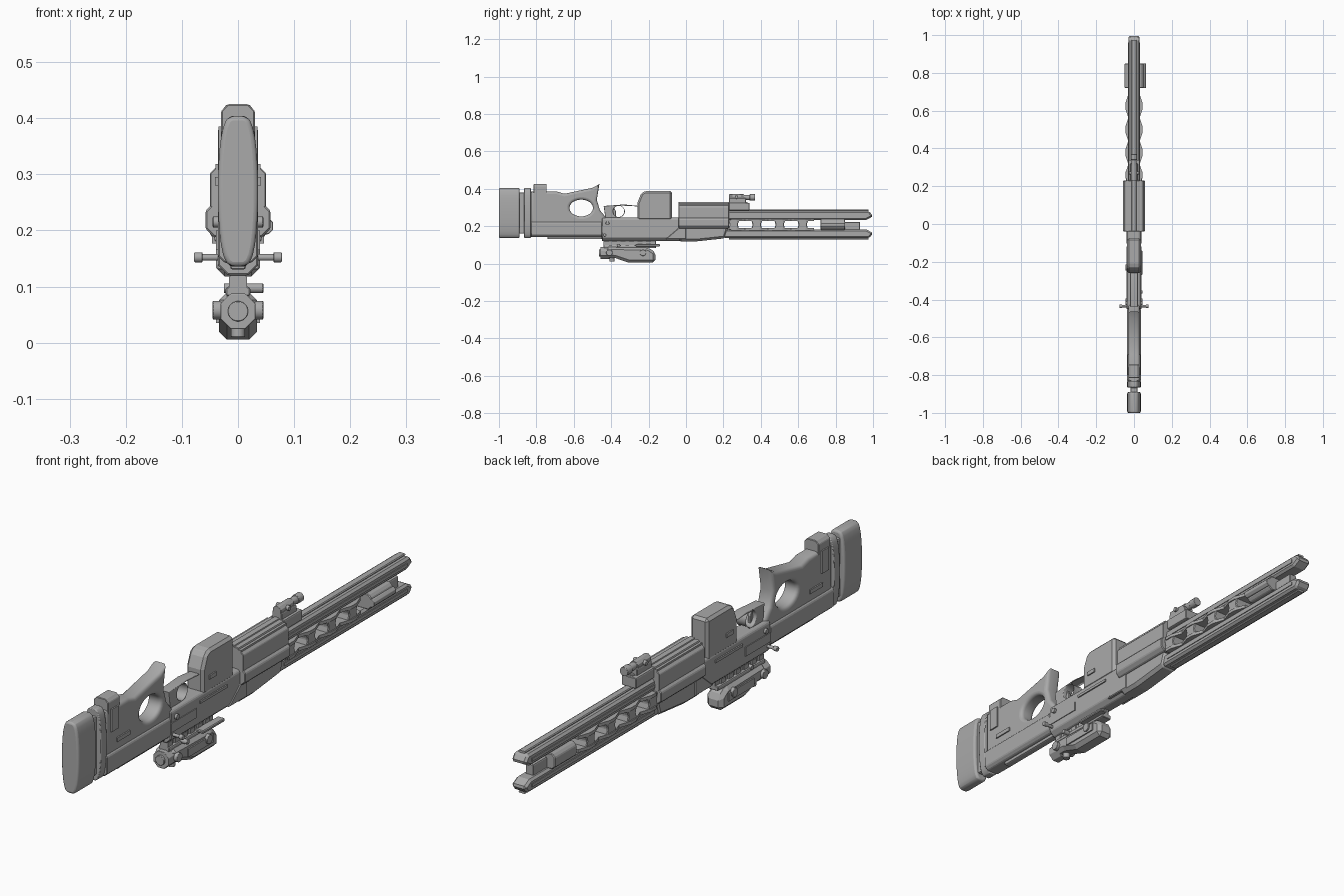
import bpy, bmesh, math
from mathutils import Matrix

cube = bpy.data.objects.get("Cube")
if cube:
    bpy.data.objects.remove(cube, do_unlink=True)

shade = (.4, .4, .4, 1)
grey = bpy.data.materials.new("mid grey")
grey.use_nodes = True
grey.diffuse_color = shade
grey.node_tree.nodes["Principled BSDF"].inputs["Base Color"].default_value = shade

# Shared stations along the length, half widths and levels
BUTT, WRIST, BREECH, FOREND, MUZZLE = -1, -.45, -.04, .23, 1
SLIM, BODY, WIDE = .03, .036, .05
BORE = .208
EDGE = .003
SIDES = {"left_": 1, "right_": -1}


def select_only(obj):
    bpy.ops.object.select_all(action='DESELECT')
    obj.select_set(True)
    bpy.context.view_layer.objects.active = obj


def finish(obj, smooth):
    obj.data.materials.clear()
    obj.data.materials.append(grey)
    if smooth:
        select_only(obj)
        bpy.ops.object.shade_smooth_by_angle(angle=math.pi / 6)
    return obj


def prism(name, axis, outline, span, edge=EDGE, segments=1):
    """Extrude an outline along an axis and bevel its sharp edges."""
    index = "xyz".index(axis)
    bm = bmesh.new()
    loops = []
    for depth in span:
        loop = []
        for point in outline:
            co = list(point)
            co.insert(index, depth)
            loop.append(bm.verts.new(co))
        bm.faces.new(loop)
        loops.append(loop)
    near, far = loops
    for i in range(len(near)):
        bm.faces.new((near[i - 1], near[i], far[i], far[i - 1]))
    bmesh.ops.recalc_face_normals(bm, faces=bm.faces)
    mesh = bpy.data.meshes.new(name)
    bm.to_mesh(mesh)
    bm.free()
    obj = bpy.data.objects.new(name, mesh)
    bpy.context.collection.objects.link(obj)
    if edge:
        bevel = obj.modifiers.new("edge bevel", 'BEVEL')
        bevel.width, bevel.segments = edge, segments
        bevel.limit_method, bevel.angle_limit = 'ANGLE', math.pi / 6
    return finish(obj, segments > 1)


def side(name, half, outline, edge=EDGE):
    return prism(name, 'x', outline, (-half, half), edge)


def mirrored(points):
    return points + [(-x, other) for x, other in reversed(points)]


def bar(name, half, y, z, cut_top=EDGE, cut_bottom=EDGE, edge=EDGE):
    """Lengthwise bar whose cross-section has chamfered corners."""
    low, high = z
    right = [(half - cut_bottom, low), (half, low + cut_bottom),
             (half, high - cut_top), (half - cut_top, high)]
    return prism(name, 'y', mirrored(right), y, edge)


def plates(name, surface, y, z, proud=.005):
    """A raised plate on each flank of a part."""
    outline = [(y[0], z[0]), (y[1], z[0]), (y[1], z[1]), (y[0], z[1])]
    for tag, s in SIDES.items():
        prism(tag + name, 'x', outline, (s * (surface - EDGE), s * (surface + proud)), 0)


def oval(u, v, wide, tall, square=1, count=28):
    """Ellipse outline; a smaller square value gives fuller sides."""
    points = []
    for i in range(count):
        angle = math.tau * (i + .5) / count
        c, s = math.cos(angle), math.sin(angle)
        points.append((u + math.copysign(wide * abs(c) ** square, c), v + tall * s))
    return points


def rod(name, axis, centre, radius, span, count=16):
    return prism(name, axis, oval(*centre, radius, radius, count=count), span, EDGE / 2, 2)


def holed(name, half, outline, hole, rounding):
    """Rounded side plate with an opening, from a filled flat curve."""
    curve = bpy.data.curves.new(name, 'CURVE')
    curve.dimensions, curve.fill_mode = '2D', 'BOTH'
    for points in (outline, hole):
        spline = curve.splines.new('POLY')
        spline.points.add(len(points) - 1)
        for target, (y, z) in zip(spline.points, points):
            target.co = (y, z, 0, 1)
        spline.use_cyclic_u = True
    curve.extrude, curve.bevel_depth = half - rounding, rounding
    curve.offset, curve.bevel_resolution = -rounding, 3
    obj = bpy.data.objects.new(name, curve)
    bpy.context.collection.objects.link(obj)
    obj.matrix_world = Matrix(((0, 0, 1, 0), (1, 0, 0, 0), (0, 1, 0, 0), (0, 0, 0, 1)))
    select_only(obj)
    bpy.ops.object.convert(target='MESH')
    return finish(bpy.context.object, True)


# Butt pad, its joint and the stock end plate
plate_back, stock_back = -.865, -.83
pad = oval(0, .27, BODY, .135, square=.5)
prism("butt_pad", 'y', pad, (BUTT, -.89), .008, 3)
bar("pad_joint", .018, (-.9, plate_back), (.16, .38))
prism("stock_end_plate", 'y', pad, (plate_back, stock_back), EDGE, 2)

# Thumb hole stock with swept grip
stock_top = .385
holed("stock", SLIM, [(stock_back, .16), (-.42, .16), (-.41, .225), (-.46, .285), (-.477, .34),
                      (-.463, .425), (-.5, .405), (-.65, .373), (-.69, stock_top), (stock_back, stock_top)],
      oval(-.56, .297, .063, .045), .014)
bar("stock_lower_tube", BODY, (stock_back, WRIST), (.142, .228), .012, .012)
bar("stock_bottom_rail", .014, (-.74, WRIST), (.13, .15))
bar("cheek_riser", SLIM, (-.815, -.745), (.36, .425), cut_top=.012)
plates("riser_clamp", SLIM, (-.8, -.76), (.3, stock_top))
plates("stock_latch", SLIM, (-.765, -.69), (.25, .265))

# Receiver with handles and pivot pins
bar("receiver", BODY, (WRIST, 0), (.12, .245), .008, .018)
plates("receiver_strip", BODY, (-.28, -.12), (.21, .22))
plates("receiver_panel", BODY, (WRIST, -.3), (.165, .2), EDGE)
side("receiver_front", BODY + EDGE, [(-.11, .13), (0, .13), (0, .25), (BREECH, .25), (BREECH, .19)])
handle, pivot = (-.435, .152), (-.42, .215)
for tag, s in SIDES.items():
    rod(tag + "handle", 'x', handle, .006, (0, s * .07))
    rod(tag + "handle_tip", 'x', handle, .009, (s * .063, s * .078))
    rod(tag + "pivot_pin", 'x', pivot, .01, (0, s * .045))

# Trigger guard and trigger
holed("trigger_guard", .02, [(-.43, .235), (-.25, .235), (-.25, .308), (-.33, .316), (-.44, .308)],
      oval(-.36, .279, SLIM, SLIM), EDGE)
side("trigger", .006, [(-.4, .24), (-.375, .24), (-.375, .28), (-.385, .3)], EDGE / 2)

# Magazine
mag_back, mag_front = -.26, -.075
side("magazine", BODY, [(mag_back, .23), (mag_front, .23), (mag_front, .388), (-.22, .388),
                        (-.24, .375), (mag_back, .325)], .01)
plates("magazine_catch", BODY, (-.225, -.185), (.28, .295))

# Forend
forend = (BREECH, FOREND)
bar("forend_upper", WIDE, forend, (.24, .312), .01)
bar("forend_middle", .058, forend, (.188, .25), .015, .015)
side("forend_lower", BODY, [(BREECH, .118), (.05, .118), (.21, .135), (FOREND, .2), (BREECH, .2)], .012)
bar("forend_top", SLIM, forend, (.3, .325))
bar("sight_shelf", SLIM, (FOREND, .34), (.285, .325))
bar("forend_rib", .012, (BREECH, .33), (.31, .33))
plates("forend_groove_rib", SLIM, forend, (.308, .318), .01)

# Twin rails with pointed tips, mirrored above and below the bore
for tag, s in {"upper_": 1, "lower_": -1}.items():
    def level(offset):
        return BORE + s * offset
    inner, outer = level(.026), level(.072)
    side(tag + "rail", SLIM, [(.2, inner), (.965, inner), (MUZZLE, level(.045)),
                              (.98, outer), (.2, outer)], .008)
    rib = sorted((outer, level(.08)))
    bar(tag + "rail_rib", .014, (FOREND, .975), rib, edge=0)
    plates(tag + "side_rib", SLIM, (FOREND, .96), sorted((level(.042), level(.054))), EDGE)

# Scalloped bridges between the rails, leaving open windows
pitch, bridge = .123, .03
centres = [.255 + i * pitch for i in range(4)]
wave = []
for y in centres:
    wave += [(.046, y - bridge / 2), (.046, y + bridge / 2), (SLIM, y + pitch / 2)]
for tag, z in {"top": .233, "bottom": .183}.items():
    prism("window_strip_" + tag, 'z', mirrored(wave), (z - .006, z + .006), 0)
for y in centres:
    back, front = y - bridge, y + bridge
    side("window_bridge", .042, [(back, .18), (front, .18), (front - .008, BORE), (front, .236),
                                 (back, .236), (back + .008, BORE)])
block = (.72, .85)
bar("muzzle_block", WIDE, block, (.18, .238), .012, .012)
rod("muzzle_side_pod", 'y', (.048, BORE), .016, block, 8)
bar("muzzle_tongue", .016, (.84, .93), (.175, .222), edge=.005)

# Small sight on top of the shelf
sight = (0, .354)
bar("sight_base", .02, (FOREND, .32), (.32, .35))
rod("sight_body", 'y', sight, .018, (FOREND, .31), 8)
rod("sight_tube", 'y', sight, .014, (.3, .35))
rod("sight_lens_ring", 'y', sight, .017, (.34, .37))
rod("sight_knob", 'x', (.27, .355), .009, (-.027, .027))

# Scope slung underneath, with lens and knobs
scope, scope_tail = (0, .056), -.163
side("scope_body", .034, [(-.43, .033), (-.38, SLIM), (-.31, .006), (scope_tail, .006),
                          (scope_tail, .06), (-.2, .085), (-.43, .09)], .014)
rod("scope_front", 'y', scope, .034, (-.458, -.41), 8)
rod("scope_lens_ring", 'y', scope, .018, (-.466, WRIST), 24)
rod("scope_bottom_knob", 'z', (0, -.395), .013, (.01, .04))
plates("scope_side_plate", .034, (-.35, -.2), (.035, .065))
for y in (-.41, -.23):
    rod("scope_side_knob", 'x', (y, .058), .017, (-.045, .045))

# Toothed scope mount
mount = (-.44, -.16)
bar("scope_mount", .022, mount, (.083, .1))
bar("mount_spine", .01, mount, (.095, .125))
for i in range(6):
    y = mount[0] + i * .045
    bar("mount_tooth", .016, (y, y + .027), (.095, .12), edge=0)
prism("mount_lever", 'z', [(.01, -.27), (.045, -.27), (.045, -.14), (.015, -.14)], (.092, .104))
rod("mount_clamp", 'x', (-.36, .097), .009, (-.025, .045))
